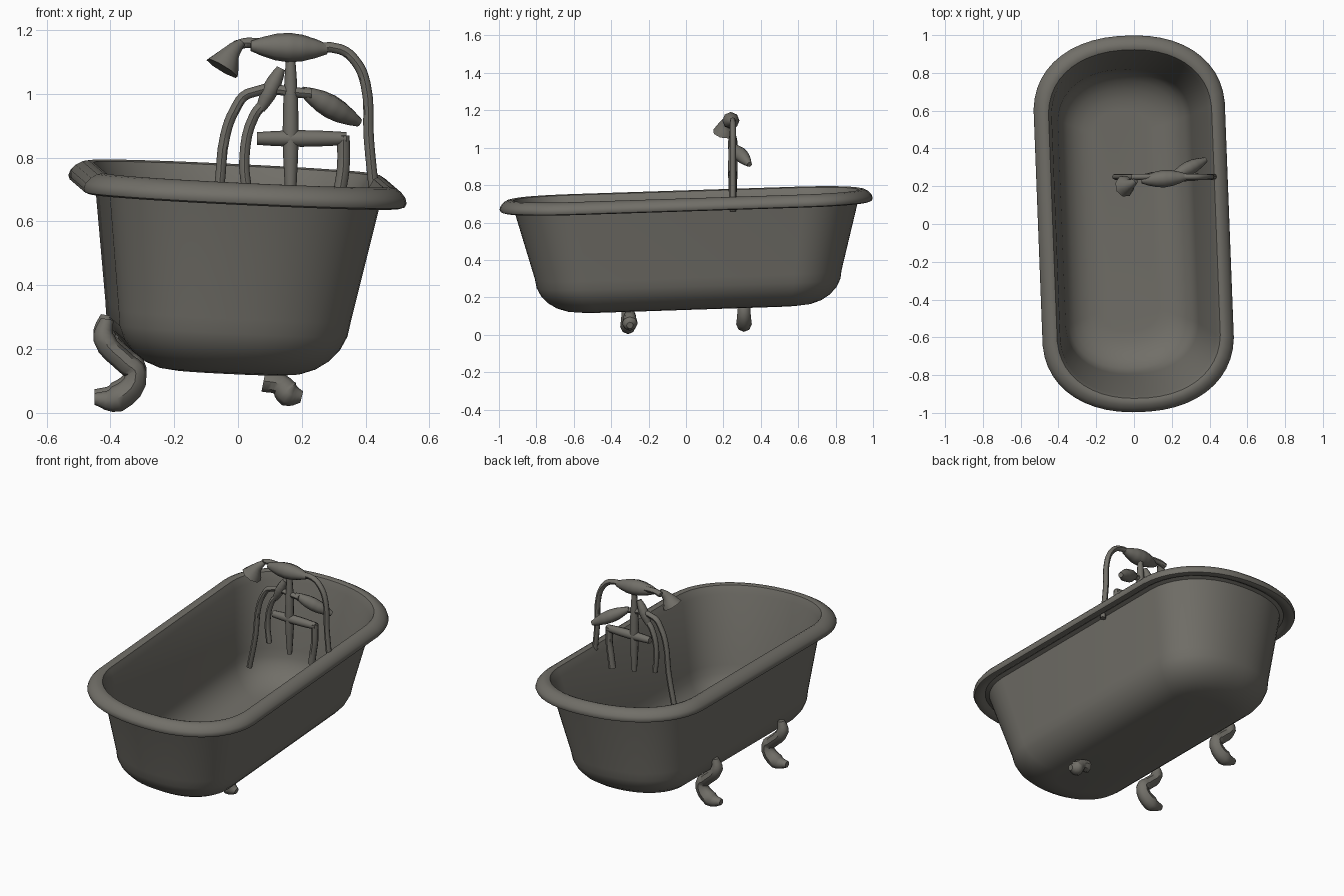
import bpy, bmesh, math
from mathutils import Matrix, Vector

cube = bpy.data.objects.get("Cube")
if cube:
    bpy.data.objects.remove(cube, do_unlink=True)

COLOUR = (.165, .158, .138, 1)
metal = bpy.data.materials.new("olive_grey")
metal.use_nodes = True
metal.diffuse_color = COLOUR
metal.node_tree.nodes["Principled BSDF"].inputs["Base Color"].default_value = COLOUR


def finish(name, mesh):
    """Add the mesh to the scene with its material and smooth shading."""
    part = bpy.data.objects.new(name, mesh)
    bpy.context.collection.objects.link(part)
    mesh.materials.clear()
    mesh.materials.append(metal)
    bpy.ops.object.select_all(action="DESELECT")
    part.select_set(True)
    bpy.context.view_layer.objects.active = part
    bpy.ops.object.shade_smooth_by_angle(angle=math.radians(45))


def oval(half_width, half_length, height, count=48):
    """Ring with straight sides and rounded ends."""
    end = .8 * half_width
    ring = []
    for i in range(count):
        turn = math.tau * (i + .5) / count
        c, s = math.cos(turn), math.sin(turn)
        x = math.copysign(abs(c) ** .9 * half_width, c)
        y = math.copysign(abs(s) ** .9 * end + half_length - end, s)
        ring.append(Vector((x, y, height)))
    return ring


def loft(name, rings, matrix):
    """Skin a stack of ovals and cap both ends."""
    bm = bmesh.new()
    loops = [[bm.verts.new(point) for point in oval(*ring)] for ring in rings]
    for low, high in zip(loops, loops[1:]):
        for i in range(len(low)):
            bm.faces.new((low[i - 1], low[i], high[i], high[i - 1]))
    bm.faces.new(loops[0])
    bm.faces.new(loops[-1])
    bmesh.ops.recalc_face_normals(bm, faces=bm.faces)
    bm.transform(matrix)
    mesh = bpy.data.meshes.new(name)
    bm.to_mesh(mesh)
    bm.free()
    finish(name, mesh)


def tube(name, points, radii):
    """Smooth tube through the points, with a radius at each one."""
    curve = bpy.data.curves.new(name, "CURVE")
    curve.dimensions = "3D"
    curve.bevel_depth = 1
    curve.bevel_resolution = 2
    curve.resolution_u = 4
    curve.use_fill_caps = True
    spline = curve.splines.new("BEZIER")
    spline.bezier_points.add(len(points) - 1)
    for knot, point, radius in zip(spline.bezier_points, points, radii):
        knot.co, knot.radius = point, radius
        knot.handle_left_type = knot.handle_right_type = "AUTO"
    path = bpy.data.objects.new(name + "_path", curve)
    bpy.context.collection.objects.link(path)
    graph = bpy.context.evaluated_depsgraph_get()
    mesh = bpy.data.meshes.new_from_object(path.evaluated_get(graph))
    bpy.data.objects.remove(path)
    finish(name, mesh)


def pipe(name, outline, radius=.016):
    """Even pipe standing in the plane of the fixture."""
    tube(name, [(x, FIXTURE_Y, z) for x, z in outline], [radius] * len(outline))


def swelling(name, start, end, thin, thick, steps=6):
    """Straight bar, thin at its ends and thick in its middle."""
    start, end = Vector(start), Vector(end)
    along = [i / steps for i in range(steps + 1)]
    tube(name, [start.lerp(end, t) for t in along],
         [thin + (thick - thin) * math.sin(math.pi * t) for t in along])


# Tub: rounded bottom, sloping wall, rolled rim and inner shell
shell = []
for degrees in range(0, 91, 15):
    bend = math.radians(degrees)
    across, up = math.sin(bend), 1 - math.cos(bend)
    shell.append((.17 + .195 * across, .6 + .22 * across, .14 + .18 * up))
shell.append((.425, .92, .69))

rim = []
for degrees in range(-120, 181, 30):
    turn = math.radians(degrees)
    out, up = .04 * math.cos(turn), .03 * math.sin(turn)
    rim.append((.468 + out, .958 + out, .717 + up - .4 * out))

THICKNESS = .012
lining = [(a - THICKNESS, b - THICKNESS, z + THICKNESS) for a, b, z in reversed(shell)]

# The whole tub leans about its rim, with its belly pushed to one side
pivot = Matrix.Translation((-.01, 0, .72))
lean = Matrix.Rotation(.033, 4, "X") @ Matrix.Shear("XY", 4, (.03, 0))
for axis, angle in (("Y", .047), ("Z", .04)):
    lean = Matrix.Rotation(angle, 4, axis) @ lean
loft("tub", shell + rim + lining, pivot @ lean @ pivot.inverted())

# Three feet: two splayed on one side, one tucked under the other
leg = [(-.41, .3), (-.42, .24), (-.35, .16), (-.32, .13), (-.38, .05), (-.45, .05)]
leg_radii = [.02, .034, .034, .034, .042, .018]
for name, y in (("front_right_foot", -.31), ("back_right_foot", .31)):
    tube(name, [(x, y, z + .02 * y) for x, z in leg], leg_radii)
tucked = [(.08, .1), (.13, .09), (.16, .06), (.2, .05)]
tube("front_left_foot", [(x, -.3, z) for x, z in tucked], leg_radii[2:])

# Riser pipe and shower arm, with a bulb and a flared head
FIXTURE_Y = .25
pipe("riser_and_shower_arm", [(.43, .66), (.41, .86), (.4, 1.03), (.37, 1.1), (.32, 1.14),
                              (.2, 1.14), (.03, 1.16), (-.01, 1.15)])
swelling("shower_bulb", (.28, FIXTURE_Y, 1.14), (.04, .23, 1.15), .016, .046)
tube("shower_head", [(.01, .23, 1.16), (-.02, .21, 1.13), (-.05, .2, 1.08)],
     [.014, .028, .058])

# Stem and crossbar
swelling("centre_stem", (.165, FIXTURE_Y, .65), (.165, FIXTURE_Y, 1.12), .014, .025)
swelling("crossbar", (.06, FIXTURE_Y, .86), (.34, FIXTURE_Y, .86), .02, .026)

# Hanging pipes
pipe("drop_pipe", [(.33, .87), (.33, .77), (.32, .7), (.31, .63)], .02)
pipe("outer_pipe", [(-.1, .5), (-.06, .7), (-.04, .87), (-.01, .95), (.03, 1), (.23, 1)])
pipe("inner_pipe", [(.03, .68), (.02, .8), (.05, .93), (.09, .98)])

# Lever and hand spout
swelling("lever", (.07, FIXTURE_Y, .95), (.135, FIXTURE_Y, 1.08), .014, .026)
swelling("spout", (.2, FIXTURE_Y, 1.01), (.38, .34, .91), .014, .038)
